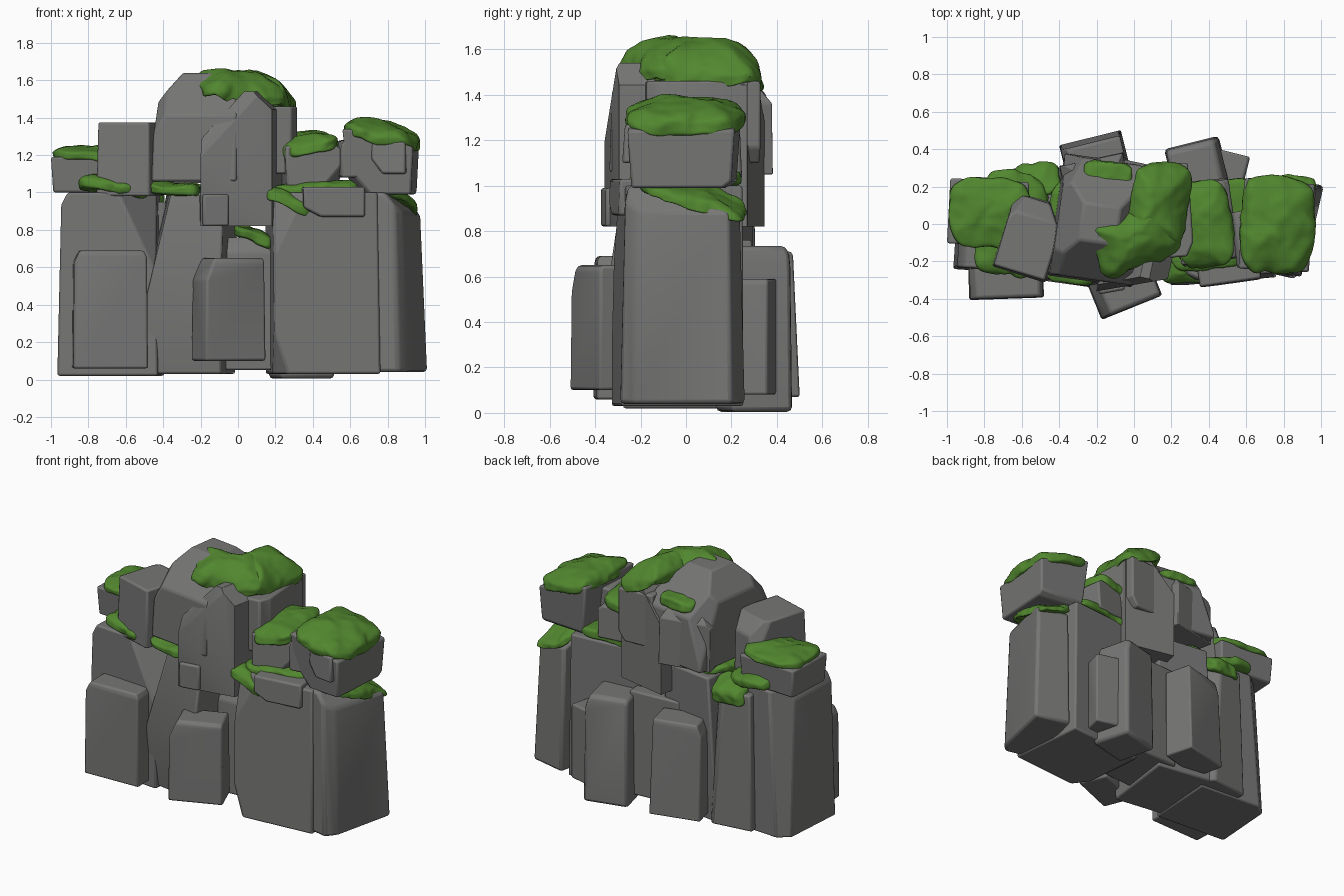
import bpy, bmesh, math
from mathutils import Vector, Matrix, noise

cube = bpy.data.objects.get("Cube")
if cube:
    bpy.data.objects.remove(cube, do_unlink=True)


def material(name, rgb):
    m = bpy.data.materials.new(name)
    m.use_nodes = True
    m.diffuse_color = (*rgb, 1)
    bsdf = m.node_tree.nodes["Principled BSDF"]
    bsdf.inputs["Base Color"].default_value = (*rgb, 1)
    bsdf.inputs["Roughness"].default_value = 0.9
    return m


STONE = material("grey stone", (0.18, 0.18, 0.177))
MOSS = material("green moss", (0.083, 0.242, 0.028))


def finish(name, bm, mat, angle, bevel=0):
    mesh = bpy.data.meshes.new(name)
    bmesh.ops.recalc_face_normals(bm, faces=bm.faces)
    bm.to_mesh(mesh)
    bm.free()
    mesh.materials.append(mat)
    ob = bpy.data.objects.new(name, mesh)
    bpy.context.collection.objects.link(ob)
    if bevel:
        mod = ob.modifiers.new("worn edges", "BEVEL")
        mod.width, mod.segments, mod.limit_method = bevel, 2, "ANGLE"
        mod.angle_limit = math.radians(20)
    bpy.ops.object.select_all(action="DESELECT")
    ob.select_set(True)
    bpy.context.view_layer.objects.active = ob
    bpy.ops.object.shade_smooth_by_angle(angle=math.radians(angle))


def rock(name, centre, size, z, turn=0, top=(1, 1), lean=(0, 0), cuts=(), bevel=0.012):
    """Block chipped by planes (normal, distance in half sizes), then tapered, leaned and turned."""
    bm = bmesh.new()
    bmesh.ops.create_cube(bm, size=2)
    for normal, dist in cuts:
        n = Vector(normal).normalized()
        cut = bmesh.ops.bisect_plane(bm, geom=bm.verts[:] + bm.edges[:] + bm.faces[:],
                                     plane_co=n * dist, plane_no=n, clear_outer=True)
        edges = [e for e in cut["geom_cut"] if isinstance(e, bmesh.types.BMEdge)]
        if edges:
            bmesh.ops.contextual_create(bm, geom=edges)
    spin = Matrix.Rotation(math.radians(turn), 3, "Z")
    for v in bm.verts:
        t = (v.co.z + 1) / 2
        p = Vector((v.co.x * size[0] / 2 * (1 + t * (top[0] - 1)),
                    v.co.y * size[1] / 2 * (1 + t * (top[1] - 1)), 0))
        p = spin @ p
        v.co = (p.x + centre[0] + lean[0] * t, p.y + centre[1] + lean[1] * t,
                z[0] + (z[1] - z[0]) * t)
    finish(name, bm, STONE, 30, bevel)


def moss(name, centre, size, turn=0, slope=(0, 0), peak=0, rough=0.025):
    """Lumpy squared cushion; peak lifts the middle, slope tilts it."""
    bm = bmesh.new()
    bmesh.ops.create_icosphere(bm, subdivisions=5, radius=1)
    spin = Matrix.Rotation(math.radians(turn), 3, "Z")
    for v in bm.verts:
        p = v.co.copy()
        p /= (p.x ** 4 + p.y ** 4 + p.z ** 4) ** 0.25
        dome = peak * max(0, 1 - max(abs(p.x), abs(p.y)) ** 2)
        q = spin @ Vector((p.x * size[0] / 2, p.y * size[1] / 2, 0))
        q.z = p.z * size[2] / 2 + slope[0] * q.x + slope[1] * q.y + dome
        q += Vector(centre)
        lump = noise.noise_vector(q * 7) * rough + noise.noise_vector(q * 18) * rough * 0.35
        v.co = q + Vector((lump.x, lump.y, lump.z * 0.7))
    finish(name, bm, MOSS, 60)


# Tall lower pillars
rock("right_end_pillar", (-0.68, -0.01), (0.54, 0.5), (0.02, 1.0), -4, (0.92, 0.95),
     cuts=[((1, -0.9, 0.9), 1.25), ((-1, 0, 1), 1.32), ((-1, 1, 0.1), 1.15)])
rock("right_middle_pillar", (-0.27, -0.04), (0.43, 0.62), (0.03, 1.0), -8, (0.87, 0.95), (0.04, 0.02),
     cuts=[((-1, -0.3, 0.45), 1.05), ((0, -1, 0.18), 0.967), ((0, -1, -0.28), 0.98)])
rock("left_middle_pillar", (0.455, -0.04), (0.57, 0.54), (0.03, 1.0), 5, (0.98, 0.95), (-0.01, 0.01),
     cuts=[((-1, -0.6, -0.5), 1.46), ((-0.6, -1, 0.5), 1.38)])
rock("left_end_pillar", (0.83, -0.02), (0.26, 0.52), (0.04, 1.0), -13, (0.86, 0.92), (-0.02, 0),
     cuts=[((0.3, 0, 1), 1.03), ((0, 0.25, 1.3), 0.93), ((1, -1, 0), 1.2)], bevel=0.02)
rock("centre_core", (0.06, 0.08), (0.36, 0.4), (0.05, 0.76), 4, cuts=[((0, -1, 1), 1.25)])
rock("right_back_pillar", (-0.53, 0.15), (0.3, 0.32), (0.03, 0.95), 8, (0.85, 0.9),
     cuts=[((1, 1, 0.2), 1.15)])

# Short slabs around the foot
rock("front_right_slab", (-0.685, -0.28), (0.4, 0.24), (0.06, 0.69), 2, (0.97, 0.97),
     cuts=[((-1, 0, 0.8), 1.28), ((1, 0, 0.9), 1.34), ((0, -1, 1.2), 1.36)])
rock("front_centre_slab", (-0.05, -0.35), (0.35, 0.21), (0.1, 0.65), 22, (0.96, 0.96),
     cuts=[((-1, 0, 0.7), 1.15), ((0, -1, 1.2), 1.34)], bevel=0.018)
rock("back_right_slab", (-0.21, 0.36), (0.34, 0.21), (0.07, 0.71), 14, (0.95, 0.92), (0, -0.02),
     cuts=[((-1, 0, 0.8), 1.25), ((0, 1, 1.5), 1.34)], bevel=0.018)
rock("back_left_slab", (0.34, 0.3), (0.3, 0.28), (0.005, 0.735), 14, (0.95, 0.95),
     cuts=[((1, 0, 0.8), 1.25), ((0, 1, 1), 1.34)], bevel=0.022)
rock("back_left_step", (0.48, 0.29), (0.24, 0.2), (0.08, 0.59), -14, cuts=[((1, 0, 1), 1.36)])

# Central summit
rock("summit_column", (0.05, -0.045), (0.36, 0.72), (0.82, 1.54), -12,
     cuts=[((0.2, -1, 0), 0.785), ((-0.59, 0, 1), 0.77), ((0, -1, 0.35), 0.95), ((0.5, 0, 1), 1.1)])
rock("summit_column_shoulder", (0.18, 0.07), (0.25, 0.5), (1.1, 1.46), 4,
     cuts=[((1, 0, -1), 1.15), ((1, -1, 0), 1.2)])
rock("summit_column_foot", (-0.13, -0.29), (0.14, 0.15), (0.82, 0.99), 10)
rock("summit_boulder", (-0.19, 0.02), (0.46, 0.66), (1.06, 1.64), -8, (0.95, 0.95), (0.01, 0),
     cuts=[((-1, 0, 1), 1.03), ((0, -1, 0.8), 0.92), ((0, 1, 0.9), 0.86), ((-1, -1, 0.7), 1.2),
           ((-1, 1, 0.4), 1.12), ((1, 0, 1), 1.02)])
rock("summit_back_boulder", (-0.2, 0.21), (0.35, 0.28), (1.05, 1.42), 12, (0.97, 0.97),
     cuts=[((-1, 0, 1), 1.1), ((0, 1, 1), 1.2), ((1, 0, 0.6), 1.2)])

# Smaller boulders on the ledges
rock("right_tilted_block", (-0.555, -0.07), (0.3, 0.42), (0.98, 1.375), -17, (0.95, 0.95),
     cuts=[((0, 1, 1), 1.1), ((1, 1, 0), 0.95), ((-1, 1, 0.5), 1.25)])
rock("right_ledge_block", (-0.78, 0.06), (0.4, 0.33), (1.0, 1.19), -3, (1.06, 1.06),
     cuts=[((1, -1, 0), 1.3)])
rock("left_ledge_boulder", (0.775, -0.01), (0.33, 0.44), (0.99, 1.34), -4, (1.16, 1.1), (-0.01, 0),
     cuts=[((0.3, 0, 1), 0.72), ((-1, -1, -0.8), 1.3), ((0, 1, -1), 1.3)])
rock("left_ledge_chip", (0.81, -0.21), (0.19, 0.12), (1.1, 1.27), -8, (0.95, 0.8),
     cuts=[((-1, 0, -0.7), 0.85)])
rock("left_ledge_flake", (0.6, -0.08), (0.13, 0.3), (1.08, 1.28), 6,
     cuts=[((-1, 0, 1), 1.2), ((1, 0, -1), 1.2)])
rock("left_inner_boulder", (0.38, 0.01), (0.3, 0.44), (1.03, 1.25), 8, (1.05, 0.95),
     cuts=[((1, 0, 1), 1.25), ((1, -1, -0.6), 1.25)])
rock("left_front_shelf", (0.5, -0.2), (0.33, 0.24), (0.87, 1.03), 8, (1.0, 0.95),
     cuts=[((-1, 0, -0.9), 1.0)])

# Moss cushions on the summit and boulders
moss("summit_moss", (0.135, 0.09, 1.5), (0.31, 0.47, 0.1), -6, (-0.28, 0), 0.09)
moss("summit_front_moss", (0.015, -0.09, 1.525), (0.47, 0.3, 0.09), 20, (-0.17, 0.2), 0.09)
moss("summit_back_moss", (-0.14, 0.27, 1.45), (0.27, 0.13, 0.07), -5)
moss("left_boulder_moss", (0.765, -0.01, 1.29), (0.4, 0.5, 0.1), -3, (-0.2, 0.02), 0.045)
moss("left_inner_moss", (0.37, 0.0, 1.245), (0.31, 0.48, 0.1), 8, (0.14, 0.06), 0.03)
moss("right_ledge_moss", (-0.77, 0.06, 1.2), (0.42, 0.37, 0.07), -3, (0, 0.02), 0.015)

# Moss spread over the pillar tops
moss("right_end_moss", (-0.66, 0.0, 1.025), (0.38, 0.55, 0.09), -6, (-0.12, 0), 0.02)
moss("right_middle_moss", (-0.32, -0.04, 1.01), (0.3, 0.56, 0.07), -8, (-0.1, 0), 0.015)
moss("right_back_moss", (-0.52, 0.24, 0.94), (0.24, 0.17, 0.11), 5, (0, -0.35), 0.01)
moss("left_middle_moss", (0.42, 0.0, 1.02), (0.5, 0.48, 0.08), 5, (0.05, 0), 0.01)
moss("left_middle_drip", (0.28, -0.24, 0.95), (0.26, 0.14, 0.08), 5, (-0.4, 0.2), 0.01)
moss("left_end_moss", (0.825, 0.03, 0.95), (0.25, 0.47, 0.07), -13, (-0.35, -0.25), 0.015)
moss("centre_gap_moss", (0.08, -0.02, 0.765), (0.2, 0.24, 0.07), 0, (-0.3, 0.1), 0.01)
